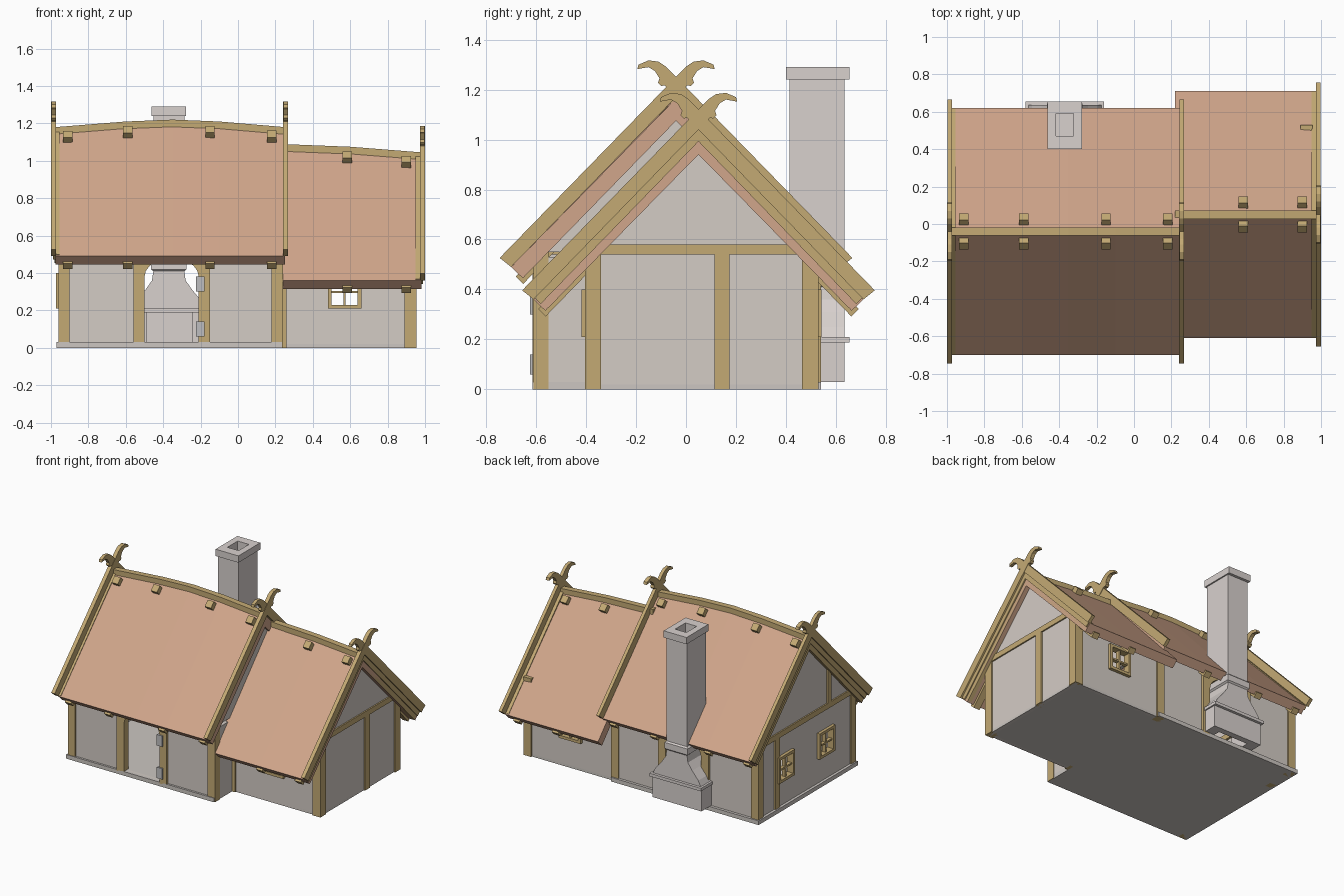
import bpy, bmesh, math

if "Cube" in bpy.data.objects:
    bpy.data.objects.remove(bpy.data.objects["Cube"])


def material(name, rgb):
    m = bpy.data.materials.new(name)
    lin = [((c / 255 + 0.055) / 1.055) ** 2.4 for c in rgb]
    m.diffuse_color = (*lin, 1)
    m.use_nodes = True
    m.node_tree.nodes["Principled BSDF"].inputs["Base Color"].default_value = m.diffuse_color
    return m


WOOD = material("timber", (196, 170, 116))
ROOF = material("clay_roof", (209, 166, 139))
WALL = material("plaster", (212, 204, 197))
STONE = material("chimney_stone", (216, 209, 206))
BASE = material("foundation_stone", (204, 198, 193))
IRON = material("hinge_metal", (190, 190, 192))


def loft(name, rings, mat):
    """Skin a list of equal-length rings and cap both ends."""
    bm = bmesh.new()
    vs = [[bm.verts.new(p) for p in r] for r in rings]
    n = len(rings[0])
    for a, b in zip(vs, vs[1:]):
        for i in range(n):
            j = (i + 1) % n
            bm.faces.new((a[i], a[j], b[j], b[i]))
    bm.faces.new(vs[0][::-1])
    bm.faces.new(vs[-1])
    bmesh.ops.recalc_face_normals(bm, faces=bm.faces)
    me = bpy.data.meshes.new(name)
    bm.to_mesh(me)
    bm.free()
    me.materials.append(mat)
    ob = bpy.data.objects.new(name, me)
    bpy.context.collection.objects.link(ob)
    return ob


def prism(name, pts, axis, a, b, mat):
    """Extrude a 2D profile along x (profile in y,z) or y (profile in x,z)."""
    place = (lambda p, t: (t, *p)) if axis == 'x' else (lambda p, t: (p[0], t, p[1]))
    return loft(name, [[place(p, t) for p in pts] for t in (a, b)], mat)


def box(name, x, y, z, mat):
    prism(name, [(y[0], z[0]), (y[1], z[0]), (y[1], z[1]), (y[0], z[1])], 'x', x[0], x[1], mat)


def wbox(name, axis, u, w, z, mat):
    """Box on a wall: u runs along the wall, w through it."""
    if axis == 'x':
        box(name, u, w, z, mat)
    else:
        box(name, w, u, z, mat)


def wall(name, axis, w, u, z, holes=()):
    """Wall made of panels around rectangular openings."""
    at = u[0]
    for h0, h1, b, t in sorted(holes):
        wbox(name, axis, (at, h0), w, z, WALL)
        if b > z[0]:
            wbox(name, axis, (h0, h1), w, (z[0], b), WALL)
        wbox(name, axis, (h0, h1), w, (t, z[1]), WALL)
        at = h1
    wbox(name, axis, (at, u[1]), w, z, WALL)


def window(axis, u, w):
    z0, z1, f = 0.21, 0.40, 0.02
    a, b = u - 0.09, u + 0.09
    for p in ((a, a + f), (b - f, b)):
        wbox("window_frame_side", axis, p, w, (z0, z1), WOOD)
    for p in ((z0, z0 + f), (z1 - f, z1)):
        wbox("window_frame_rail", axis, (a, b), w, p, WOOD)
    m = (w[0] + 0.012, w[1] - 0.012)
    wbox("window_mullion", axis, (u - 0.006, u + 0.006), m, (z0, z1), WOOD)
    wbox("window_crossbar", axis, (a, b), m, (0.293, 0.305), WOOD)


def hole(u):
    return (u - 0.08, u + 0.08, 0.22, 0.39)


# Foundation and floors
box("main_foundation", (-0.97, 0.235), (-0.615, 0.54), (0, 0.03), BASE)
box("wing_floor", (0.235, 0.945), (-0.395, 0.52), (0, 0.02), BASE)

# Walls
door = (-0.53, -0.18, 0.03, 0.49)
wall("main_front_wall", 'x', (-0.60, -0.575), (-0.95, 0.23), (0.02, 0.53), [door])
wall("main_back_wall", 'x', (0.495, 0.52), (-0.95, 0.23), (0.02, 0.53), [door])
wall("main_left_wall", 'y', (-0.95, -0.925), (-0.60, 0.52), (0.02, 0.55), [hole(-0.26), hole(0.21)])
wall("main_return_wall", 'y', (0.21, 0.235), (-0.60, -0.38), (0.0, 0.53))
wall("wing_front_wall", 'x', (-0.395, -0.37), (0.23, 0.945), (0, 0.52), [hole(0.57)])
wall("wing_back_wall", 'x', (0.495, 0.52), (0.23, 0.945), (0, 0.49), [hole(0.57)])
wall("wing_right_wall", 'y', (0.92, 0.945), (-0.395, 0.52), (0, 0.50))
for nm, x0, yc, top, d, z in (("main_left_gable", -0.95, -0.04, 1.13, 0.56, 0.55),
                              ("main_right_gable", 0.21, -0.04, 1.13, 0.56, 0.55),
                              ("wing_gable", 0.92, 0.055, 1.0, 0.465, 0.50)):
    prism(nm, [(yc - d, z), (yc + d, z), (yc, top)], 'x', x0, x0 + 0.025, WALL)

# Windows
window('y', -0.26, (-0.972, -0.92))
window('y', 0.21, (-0.972, -0.92))
window('x', 0.57, (-0.418, -0.365))
window('x', 0.57, (0.49, 0.543))

# Timber posts (x range, y range, top)
for x, y, t in (((-0.96, -0.90), (-0.61, -0.55), 0.55), ((-0.96, -0.90), (0.47, 0.53), 0.55),
                ((0.18, 0.24), (-0.61, -0.55), 0.55), ((0.18, 0.24), (0.47, 0.53), 0.52),
                ((0.20, 0.26), (-0.405, -0.35), 0.52), ((0.89, 0.955), (-0.405, -0.34), 0.55),
                ((0.89, 0.955), (0.465, 0.53), 0.575), ((0.90, 0.955), (0.115, 0.175), 0.55),
                ((-0.96, -0.91), (0.28, 0.33), 0.56)):
    box("timber_post", x, y, (0, t), WOOD)
box("wing_gable_beam", (0.90, 0.955), (-0.36, 0.46), (0.54, 0.58), WOOD)
box("main_gable_beam", (-0.96, -0.91), (-0.58, 0.50), (0.54, 0.58), WOOD)
box("main_gable_stud", (-0.96, -0.92), (-0.325, -0.28), (0.57, 0.85), WOOD)

# Arched frames around the door and the fireplace opening
arch = [(-0.355 + 0.145 * math.cos(math.pi * i / 10), 0.38 + 0.10 * math.sin(math.pi * i / 10))
        for i in range(11)]
frame = [(-0.15, 0.02), (-0.15, 0.53), (-0.56, 0.53), (-0.56, 0.02), (-0.50, 0.02)] + arch[::-1] + [(-0.21, 0.02)]
prism("door_arch", frame, 'y', -0.615, -0.56, WOOD)
prism("fireplace_arch", frame, 'y', 0.48, 0.54, WOOD)
for z in (0.06, 0.30):
    box("door_hinge", (-0.225, -0.18), (-0.625, -0.605), (z, z + 0.08), IRON)

# Fireplace with open hearth, then mantle, hood, flue and hollow cap in one loft
for x in ((-0.57, -0.49), (-0.245, -0.17)):
    box("hearth_cheek", x, (0.43, 0.635), (0.03, 0.19), STONE)
box("hearth_back", (-0.57, -0.17), (0.59, 0.635), (0.03, 0.19), STONE)
stack = []
for w, y0, y1, z in ((0.21, 0.41, 0.655, 0.188), (0.21, 0.41, 0.655, 0.21), (0.195, 0.42, 0.635, 0.21),
                     (0.175, 0.42, 0.635, 0.25), (0.125, 0.42, 0.635, 0.31), (0.09, 0.42, 0.635, 0.36),
                     (0.083, 0.42, 0.635, 0.41), (0.095, 0.41, 0.645, 0.42), (0.095, 0.41, 0.645, 0.465),
                     (0.083, 0.415, 0.635, 0.475), (0.083, 0.415, 0.635, 1.24), (0.093, 0.40, 0.655, 1.24),
                     (0.093, 0.40, 0.655, 1.29), (0.046, 0.47, 0.59, 1.29), (0.046, 0.47, 0.59, 1.10)):
    stack.append([(-0.37 - w, y0, z), (-0.37 + w, y0, z), (-0.37 + w, y1, z), (-0.37 - w, y1, z)])
loft("chimney", stack, STONE)

# Roofs
T = 1.03
A = math.atan(T)
SN, CS = math.sin(A), math.cos(A)
EAVE = 0.66


def at(yc, zr, side, d, n):
    """Point at horizontal distance d from the ridge and height n off the slope."""
    return (yc + side * (d + n * SN), zr - d * T + n * CS)


def roof(name, yc, ze, stations, tail_xs):
    rings, ridge = [], []
    for x, zr in stations:
        e = (0.047, 0.045)
        pts = [(-EAVE, ze), (0, zr), (EAVE, ze), (EAVE - e[0], ze - e[1]), (0, zr - 0.09), (-EAVE + e[0], ze - e[1])]
        rings.append([(x, yc + p, z) for p, z in pts])
        ridge.append([(x, yc + p, zr + z) for p, z in ((-0.022, -0.03), (0.022, -0.03), (0.022, 0.015), (-0.022, 0.015))])
    loft(name + "_roof", rings, ROOF)
    loft(name + "_ridge_board", ridge, WOOD)
    # Ridge pegs and rafter tails
    for x in tail_xs:
        a, b = next((a, b) for a, b in zip(stations, stations[1:]) if a[0] <= x <= b[0])
        zr = a[1] + (b[1] - a[1]) * (x - a[0]) / (b[0] - a[0])
        for side in (-1, 1):
            peg = [at(yc, zr, side, d, n) for d, n in ((0.035, -0.01), (0.07, -0.01), (0.07, 0.037), (0.035, 0.037))]
            prism("ridge_peg", peg, 'x', x - 0.025, x + 0.025, WOOD)
            tail = [at(yc, ze + EAVE * T, side, d, n)
                    for d, n in ((0.45, -0.082), (0.67, -0.082), (0.67, -0.04), (0.45, -0.04))]
            prism("rafter_tail", tail, 'x', x - 0.025, x + 0.025, WOOD)


roof("main", -0.04, 0.49, [(-0.975, 1.165), (-0.6, 1.195), (-0.35, 1.205), (-0.1, 1.195), (0.25, 1.165)],
     (-0.91, -0.59, -0.15, 0.18))
roof("wing", 0.05, 0.36, [(0.22, 1.075), (0.6, 1.06), (0.98, 1.03)], (0.585, 0.90))

# Crossed bargeboards ending in curled horns: offsets from the ridge point
HORN = [(0.045, 0.046), (0.06, 0.045), (0.072, 0.058), (0.066, 0.075), (0.085, 0.105), (0.11, 0.12),
        (0.155, 0.112), (0.15, 0.13), (0.11, 0.147), (0.07, 0.142), (0.04, 0.122)]


def bargeboards(name, yc, ze, x0, x1):
    zr = ze + EAVE * T
    for side in (-1, 1):
        horn = [(yc - side * p, zr + z) for p, z in HORN]
        pts = [at(yc, zr, side, EAVE, 0.0)] + horn + [at(yc, zr, side, EAVE + 0.004, 0.058)]
        s = 0.002 * (side > 0)
        prism(name + "_bargeboard", pts, 'x', x0 + s, x1 - s, WOOD)


bargeboards("main_left", -0.04, 0.49, -1.0, -0.972)
bargeboards("main_right", -0.04, 0.49, 0.24, 0.268)
bargeboards("wing", 0.05, 0.36, 0.972, 1.0)

# Gable rafters under the bargeboards
for nm, yc, ze, xa, xb in (("main", -0.04, 0.49, -0.988, -0.955), ("wing", 0.05, 0.36, 0.95, 0.988)):
    zr = ze + EAVE * T
    for side in (-1, 1):
        for n0, n1, d, inset in ((-0.033, 0.004, 0.655, 0), (-0.066, -0.033, 0.65, 0.008)):
            pts = [at(yc, zr, side, d, n1), (yc, zr + n1 / CS), (yc, zr + n0 / CS), at(yc, zr, side, d, n0)]
            a, b = (xa + inset, xb) if xa < 0 else (xa, xb - inset)
            prism(nm + "_gable_rafter", pts, 'x', a, b, WOOD)
